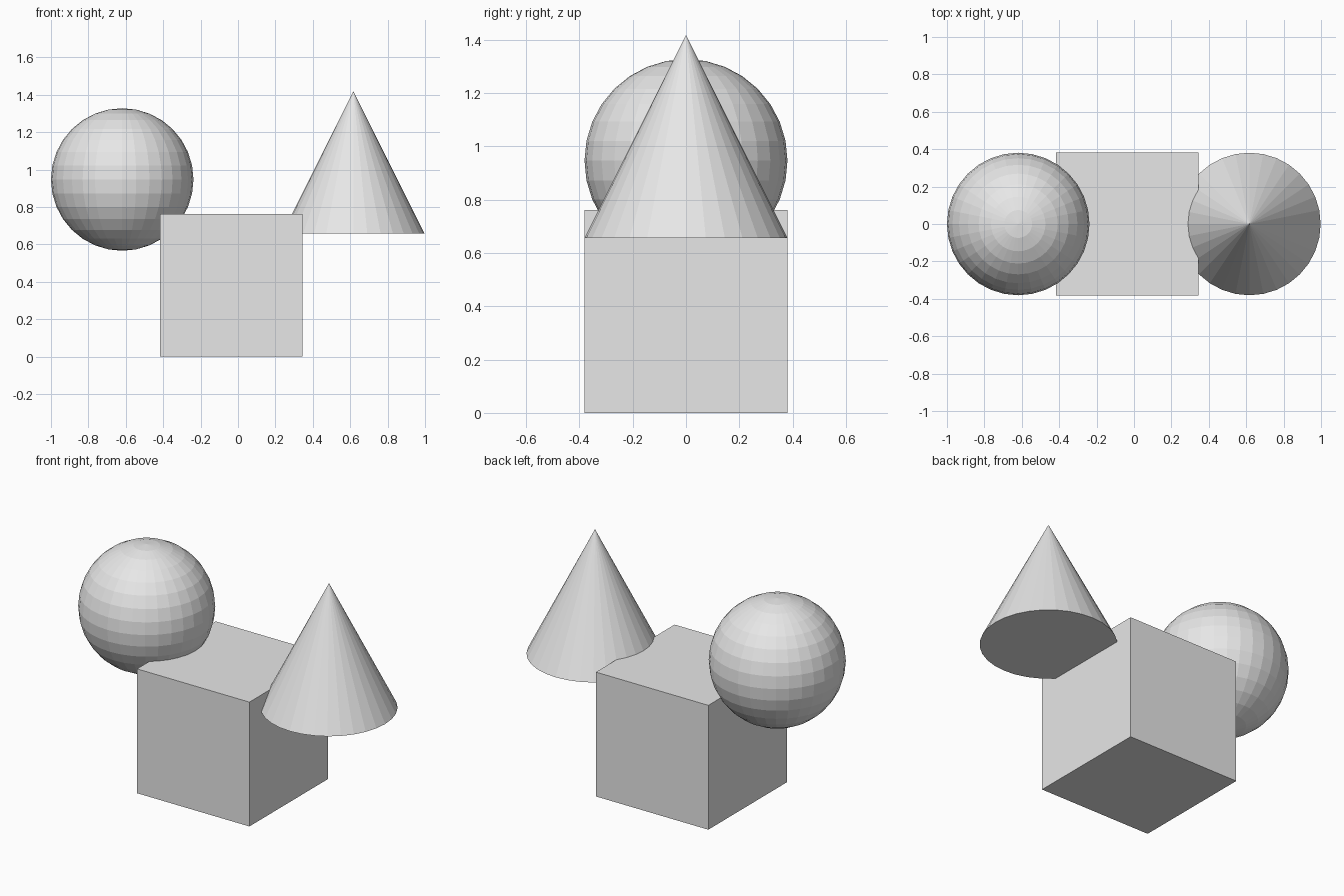
import bpy

# Remove the default object
default = bpy.data.objects.get("Cube")
if default:
    bpy.data.objects.remove(default, do_unlink=True)

# Single plain grey
grey = bpy.data.materials.new("light_grey")
grey.use_nodes = True
colour = (0.8, 0.8, 0.8, 1.0)
grey.diffuse_color = colour
grey.node_tree.nodes["Principled BSDF"].inputs["Base Color"].default_value = colour

R = 0.381          # shared half-size of all three solids
OFFSET = 1 - R     # sideways distance of the ball and the cone


def finish(name):
    """Name the new object, colour it and keep its faces flat."""
    obj = bpy.context.object
    obj.name = name
    obj.data.name = name
    obj.data.materials.append(grey)
    bpy.ops.object.shade_flat()
    return obj


# Block standing on the ground
bpy.ops.mesh.primitive_cube_add(size=2 * R, location=(-0.037, 0, R))
finish("block")

# Faceted ball overlapping the block's upper right edge
bpy.ops.mesh.primitive_uv_sphere_add(segments=32, ring_count=16, radius=R,
                                     location=(-OFFSET, 0, 0.947))
finish("ball")

# Cone overlapping the block's upper left edge
bpy.ops.mesh.primitive_cone_add(vertices=32, radius1=R, radius2=0, depth=2 * R,
                                location=(OFFSET - 0.002, 0, 0.657 + R))
finish("cone")
